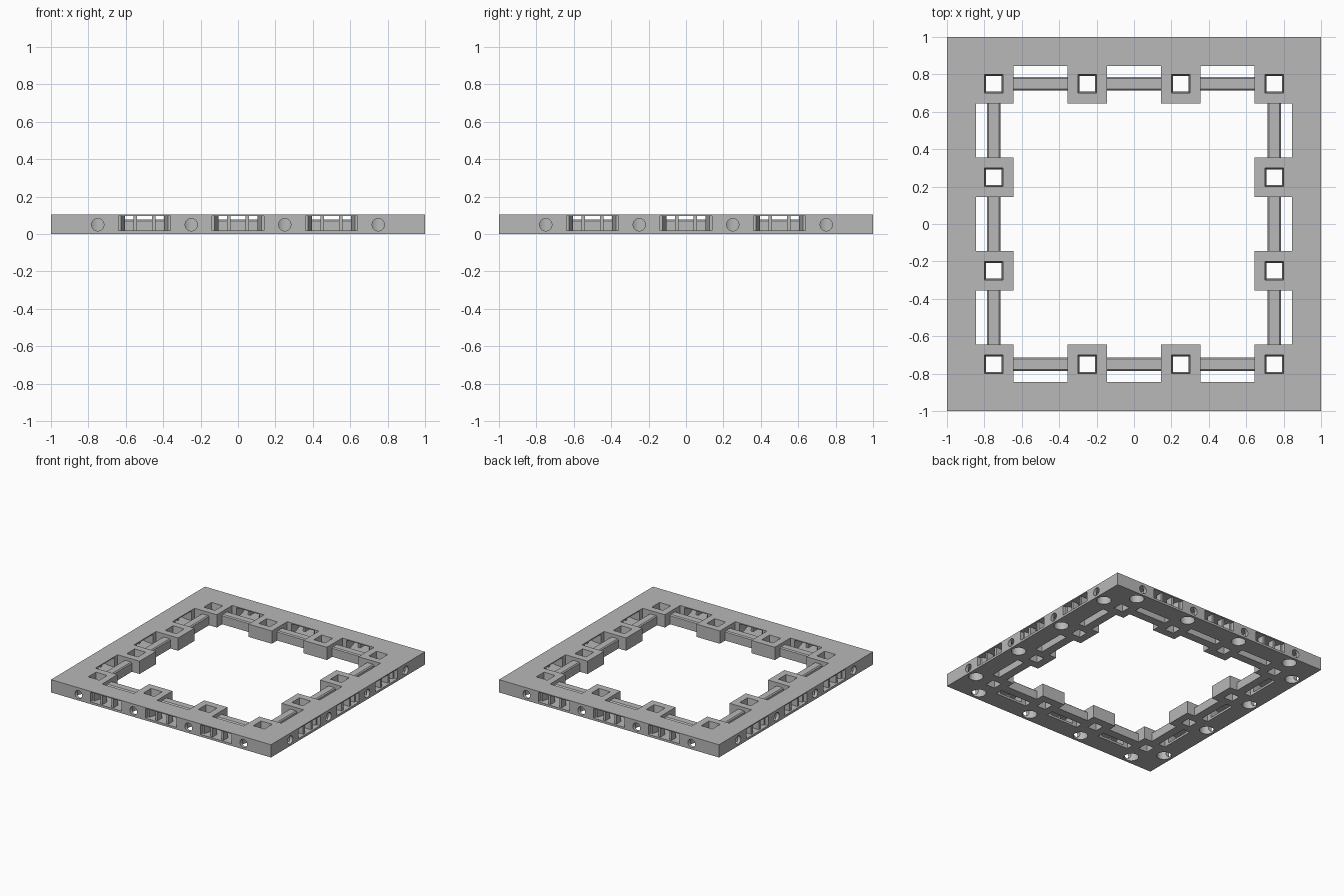
import bpy, bmesh, math
from mathutils import Matrix, Vector

cube = bpy.data.objects.get("Cube")
if cube:
    bpy.data.objects.remove(cube)

HEIGHT = 0.105
BAYS = (-0.5, 0, 0.5)
POSTS = (-0.75, -0.25, 0.25, 0.75)

grey = bpy.data.materials.new("light grey")
grey.use_nodes = True
colour = (0.48, 0.48, 0.48, 1)
grey.diffuse_color = colour
grey.node_tree.nodes["Principled BSDF"].inputs["Base Color"].default_value = colour


def prism(bm, outline, low, high):
    """Extrude an outline upwards."""
    verts = [bm.verts.new((x, y, low)) for x, y in outline]
    face = bm.faces.new(verts)
    top = bmesh.ops.extrude_face_region(bm, geom=[face])["geom"]
    for v in top:
        if isinstance(v, bmesh.types.BMVert):
            v.co.z = high


def box(bm, x0, x1, y0, y1, low, high):
    prism(bm, [(x0, y0), (x1, y0), (x1, y1), (x0, y1)], low, high)


def cylinder(bm, radius, depth, centre, turn=0):
    matrix = Matrix.Translation(centre) @ Matrix.Rotation(turn, 4, 'X')
    bmesh.ops.create_cone(bm, cap_ends=True, segments=32, radius1=radius,
                          radius2=radius, depth=depth, matrix=matrix)


def make(name, bm, sides=4):
    """Turn a mesh built on the +y side into one object round all sides."""
    one = bm.copy()
    for i in range(1, sides):
        part = one.copy()
        bmesh.ops.rotate(part, verts=part.verts, cent=(0, 0, 0),
                         matrix=Matrix.Rotation(i * math.pi / 2, 3, 'Z'))
        temp = bpy.data.meshes.new("temp")
        part.to_mesh(temp)
        bm.from_mesh(temp)
        bpy.data.meshes.remove(temp)
        part.free()
    one.free()
    bmesh.ops.recalc_face_normals(bm, faces=bm.faces)
    mesh = bpy.data.meshes.new(name)
    bm.to_mesh(mesh)
    bm.free()
    obj = bpy.data.objects.new(name, mesh)
    bpy.context.scene.collection.objects.link(obj)
    mesh.materials.append(grey)
    return obj


# Base slab
bm = bmesh.new()
box(bm, -1, 1, -1, 1, 0, HEIGHT)
frame = make("frame", bm, 1)
cutters = []

# Central opening
bm = bmesh.new()
box(bm, -0.645, 0.645, -0.645, 0.645, -0.1, 0.3)
cutters.append(make("opening_cutter", bm, 1))

# Slots between the square posts
bm = bmesh.new()
for c in BAYS:
    box(bm, c - 0.144, c + 0.144, 0.63, 0.845, -0.1, 0.3)
cutters.append(make("slot_cutter", bm))

# Clip bays running from the outer face into the slots
bm = bmesh.new()
half = [(0.14, 1.05), (0.14, 0.97), (0.125, 0.97), (0.105, 0.9), (0.105, 0.82)]
for c in BAYS:
    outline = [(c + x, y) for x, y in half] + [(c - x, y) for x, y in reversed(half)]
    prism(bm, outline, 0.018, 0.097)
cutters.append(make("bay_cutter", bm))

# Magnet wells from below, and round holes through the outer face
wells, holes = bmesh.new(), bmesh.new()
for c in POSTS:
    cylinder(wells, 0.055, 0.2, Vector((c, 0.925, -0.015)))
    cylinder(holes, 0.033, 0.12, Vector((c, 0.99, 0.049)), math.pi / 2)
cutters.append(make("well_cutter", wells))
cutters.append(make("round_hole_cutter", holes))

# Tapered square sockets through the posts
bm = bmesh.new()
for c in POSTS[:3]:
    place = Matrix.Translation((c, 0.75, HEIGHT / 2)) @ Matrix.Rotation(math.pi / 4, 4, 'Z')
    bmesh.ops.create_cone(bm, cap_ends=True, segments=4, radius1=0.04 * math.sqrt(2),
                          radius2=0.051 * math.sqrt(2), depth=HEIGHT + 0.01, matrix=place)
cutters.append(make("socket_cutter", bm))

for cutter in cutters:
    cutter.hide_render = True
    mod = frame.modifiers.new(cutter.name, 'BOOLEAN')
    mod.operation = 'DIFFERENCE'
    mod.solver = 'EXACT'
    mod.object = cutter

# Bake the cuts and discard the cutters
graph = bpy.context.evaluated_depsgraph_get()
cut_mesh = bpy.data.meshes.new_from_object(frame.evaluated_get(graph))
frame.modifiers.clear()
frame.data = cut_mesh
cut_mesh.materials.clear()
cut_mesh.materials.append(grey)
for cutter in cutters:
    bpy.data.objects.remove(cutter)

# Low rails with chamfered tops linking the posts
bm = bmesh.new()
for c in BAYS:
    box(bm, c - 0.15, c + 0.15, 0.715, 0.785, 0, 0.078)
edges = [e for e in bm.edges
         if all(v.co.z > 0.05 for v in e.verts)
         and abs(e.verts[0].co.y - e.verts[1].co.y) < 0.01]
bmesh.ops.bevel(bm, geom=edges, offset=0.008, segments=1, affect='EDGES')
make("rails", bm)

# Thin upright ribs that hold up the roof of each bay
bm = bmesh.new()
for c in BAYS:
    for x in (c - 0.05, c + 0.05):
        box(bm, x - 0.01, x + 0.01, 0.93, 0.985, 0.015, 0.1)
make("bay_ribs", bm)

# Crisp edges with smooth round holes
bpy.ops.object.select_all(action='DESELECT')
frame.select_set(True)
bpy.context.view_layer.objects.active = frame
bpy.ops.object.shade_smooth_by_angle(angle=math.radians(30))
